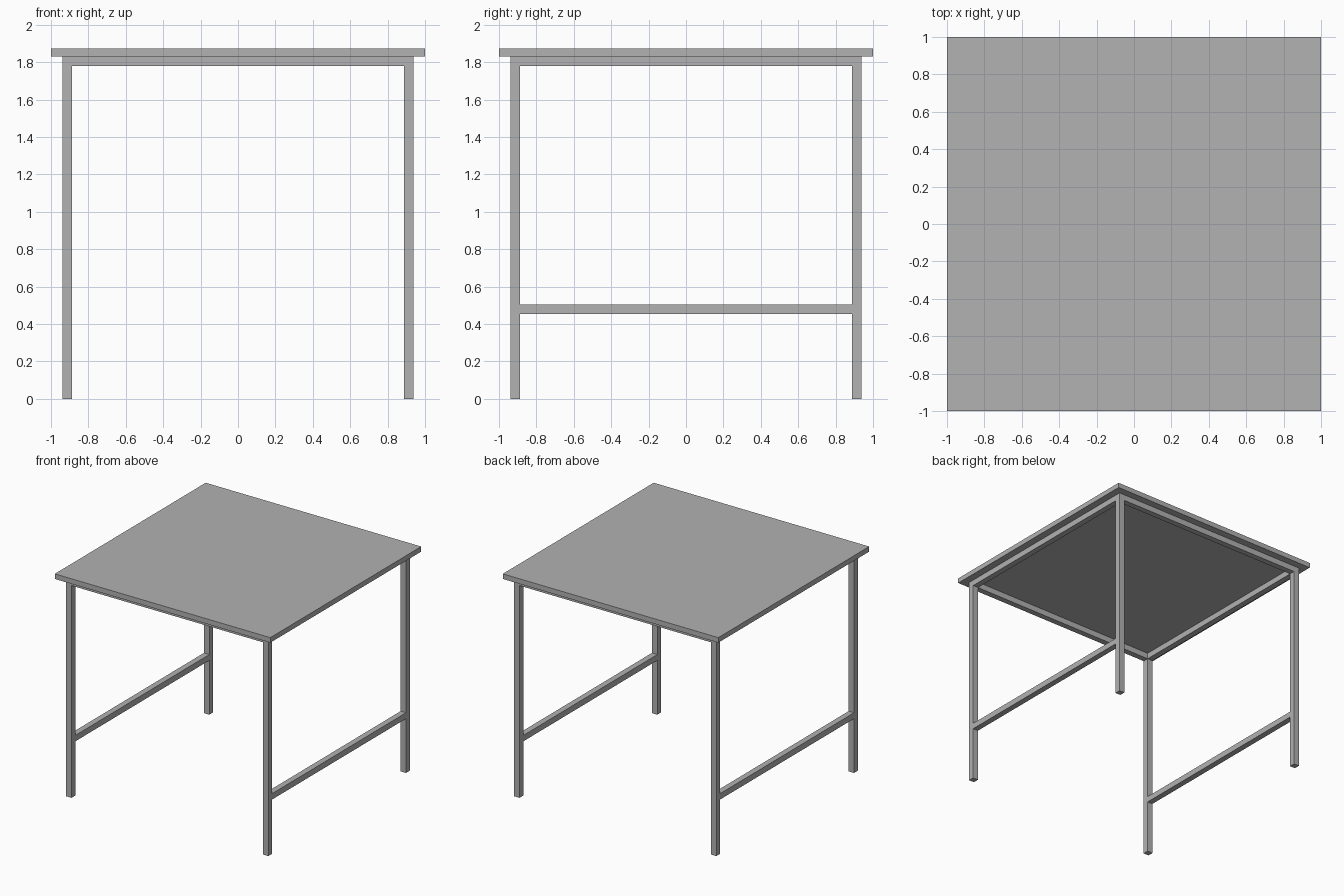
import bpy

cube = bpy.data.objects.get("Cube")
if cube:
    bpy.data.objects.remove(cube, do_unlink=True)

# Single grey finish
grey = bpy.data.materials.new("plain grey")
grey.use_nodes = True
COLOUR = (0.445, 0.445, 0.445, 1)
grey.diffuse_color = COLOUR
grey.node_tree.nodes["Principled BSDF"].inputs["Base Color"].default_value = COLOUR

TUBE = 0.05        # square tube width
LEG = 0.913        # leg centre offset
FRAME_TOP = 1.83   # underside of the table top
TOP_THICK = 0.043
SPAN = 2 * LEG - TUBE


def box(name, centre, size):
    bpy.ops.mesh.primitive_cube_add(size=1, location=centre)
    obj = bpy.context.object
    obj.name = name
    obj.scale = size
    bpy.ops.object.transform_apply(location=False, rotation=False, scale=True)
    obj.data.materials.append(grey)
    return obj


# Table top
box("table_top", (0, 0, FRAME_TOP + TOP_THICK / 2), (2, 2, TOP_THICK))

# Legs
for x_name, sx in (("left", 1), ("right", -1)):
    for y_name, sy in (("front", -1), ("back", 1)):
        box(f"{y_name}_{x_name}_leg", (sx * LEG, sy * LEG, FRAME_TOP / 2),
            (TUBE, TUBE, FRAME_TOP))

# Upper frame rails and low side stretchers
rail_z = FRAME_TOP - TUBE / 2
for name, s in (("front", -1), ("back", 1)):
    box(f"{name}_rail", (0, s * LEG, rail_z), (SPAN, TUBE, TUBE))
for name, s in (("left", 1), ("right", -1)):
    box(f"{name}_rail", (s * LEG, 0, rail_z), (TUBE, SPAN, TUBE))
    box(f"{name}_stretcher", (s * LEG, 0, 0.48), (TUBE, SPAN, TUBE))
